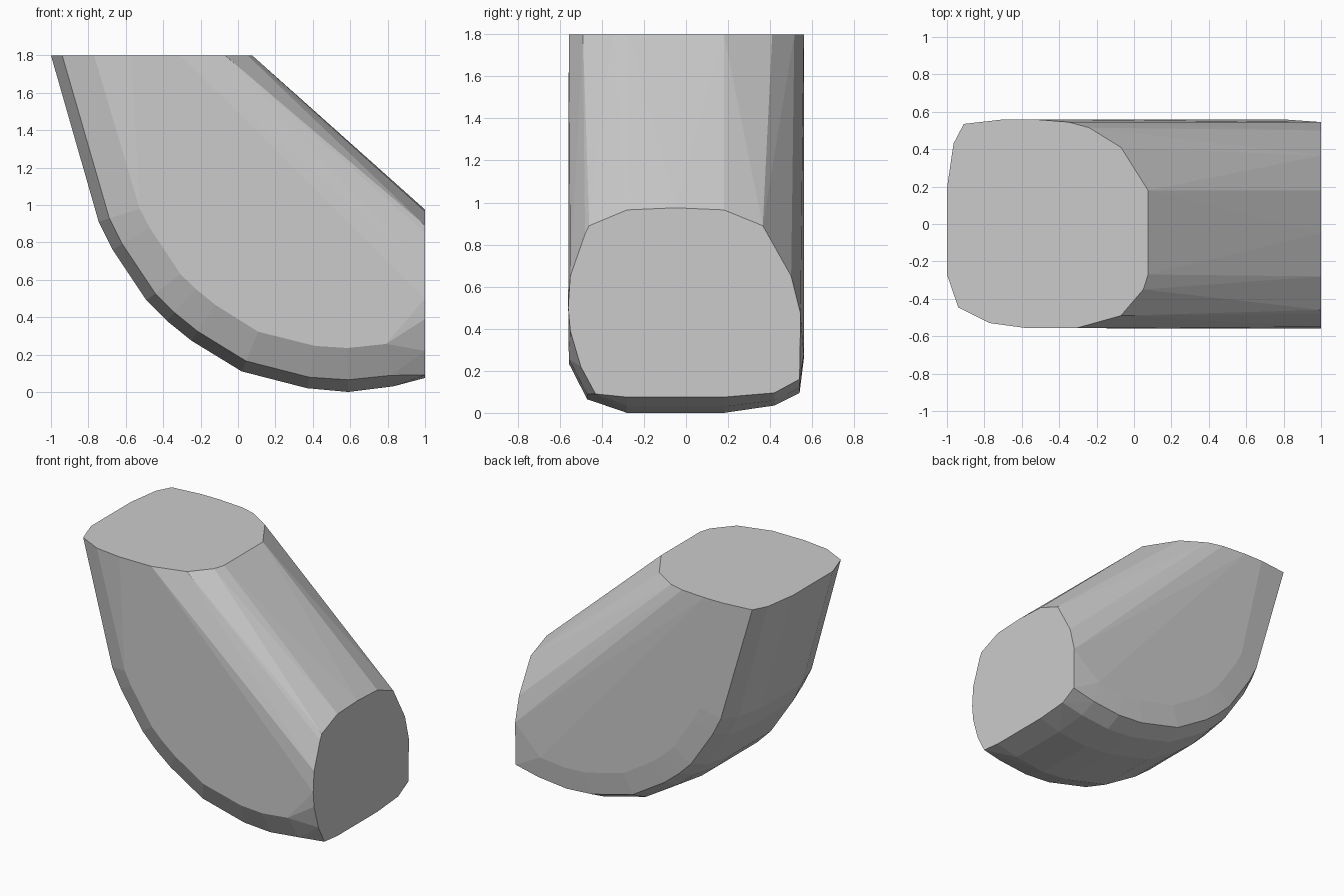
import bpy, bmesh
from mathutils import Vector

if "Cube" in bpy.data.objects:
    bpy.data.objects.remove(bpy.data.objects["Cube"])

# outline of the flat top opening (x, y) at z = 1.8
top = [(-1, .19), (-1, -.27), (-.94, -.445), (-.77, -.53), (-.57, -.557), (-.31, -.557),
       (-.07, -.49), (.05, -.35), (.075, -.27), (.075, .18), (-.07, .41), (-.24, .515),
       (-.35, .545), (-.54, .56), (-.69, .56), (-.91, .535), (-.965, .43)]

# outline of the flat right opening (y, z) at x = 1
side = [(-.28, .965), (-.05, .975), (.18, .965), (.365, .89), (.5, .65), (.545, .47),
        (.54, .16), (.42, .095), (.18, .075), (-.28, .075), (-.43, .09), (-.5, .22),
        (-.55, .39), (-.56, .5), (-.55, .65), (-.48, .85), (-.46, .89)]

# outer bend of the elbow (x, z), and its cross-section (y, inset from the bend)
bend = [(-1, 1.8), (-.745, .91), (-.67, .76), (-.49, .49), (-.38, .38), (-.25, .275),
        (.02, .11), (.37, .02), (.59, .005), (.83, .03), (1, .075)]
section = [(-.557, .23), (-.47, .06), (-.28, 0), (.18, 0), (.42, .03), (.54, .09), (.56, .25)]

points = [(x, y, 1.8) for x, y in top] + [(1, y, z) for y, z in side]
for a, b, c in zip(bend, bend[1:], bend[2:]):
    t = (Vector(c) - Vector(a)).normalized()
    for y, inset in section:
        p = Vector(b) + Vector((-t.y, t.x)) * inset
        points.append((min(p.x, 1), y, p.y))

# elbow body: convex faceted solid wrapped around the sections
bm = bmesh.new()
for p in points:
    bm.verts.new(p)
res = bmesh.ops.convex_hull(bm, input=bm.verts[:])
loose = [v for v in bm.verts if not v.link_faces]
bmesh.ops.delete(bm, geom=loose, context='VERTS')
bmesh.ops.dissolve_limit(bm, angle_limit=.01, verts=bm.verts[:], edges=bm.edges[:])
bmesh.ops.recalc_face_normals(bm, faces=bm.faces[:])
low = min(v.co.z for v in bm.verts)
for v in bm.verts:
    if v.co.z < .01:
        v.co.z -= low
mesh = bpy.data.meshes.new("elbow_body")
bm.to_mesh(mesh)
bm.free()
bpy.context.collection.objects.link(bpy.data.objects.new("elbow_body", mesh))
